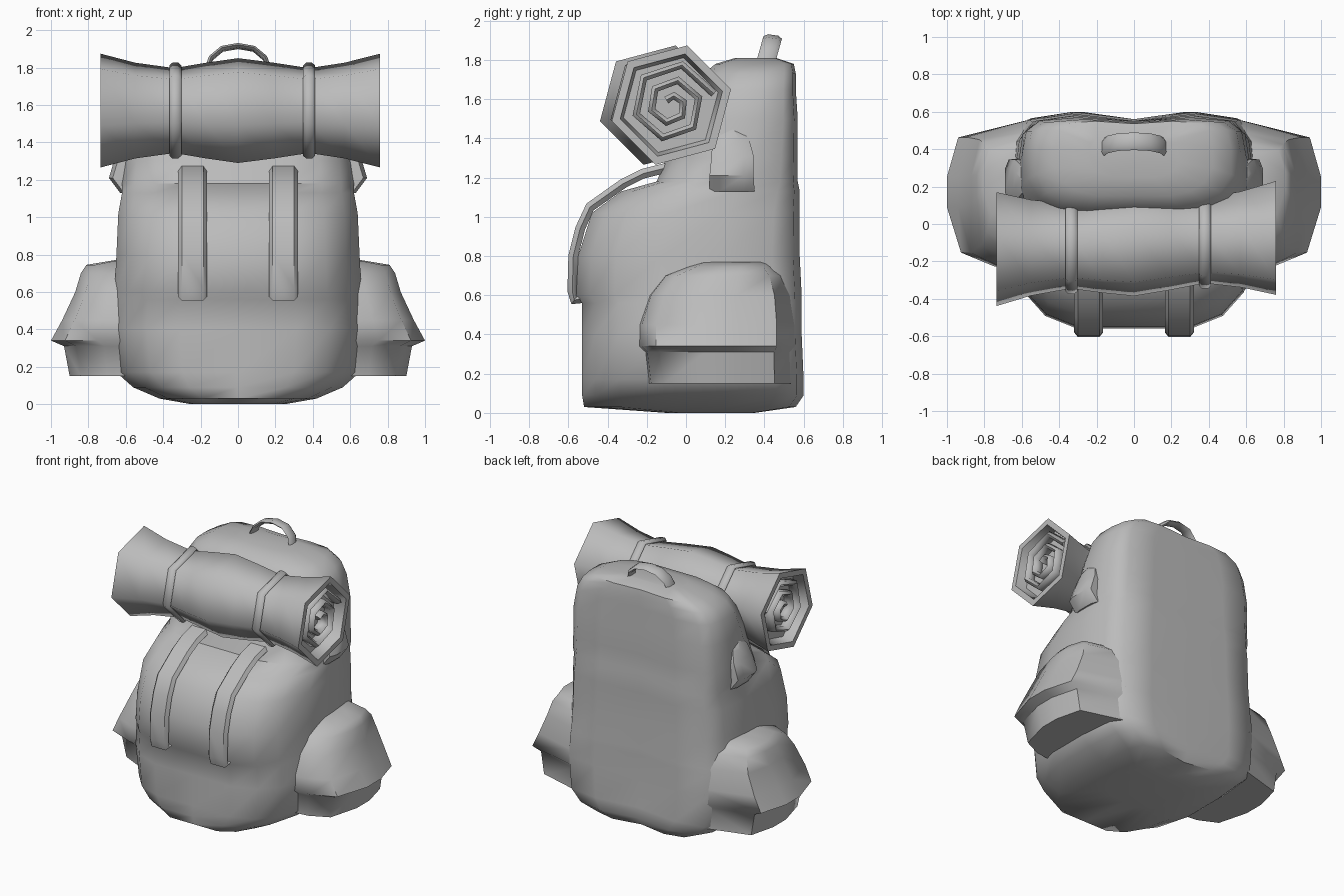
import bpy, bmesh, math
from mathutils import Vector

cube = bpy.data.objects.get("Cube")
if cube:
    bpy.data.objects.remove(cube, do_unlink=True)

grey = bpy.data.materials.new("canvas_grey")
grey.use_nodes = True
GREY = (0.5, 0.5, 0.5, 1)
grey.diffuse_color = GREY
grey.node_tree.nodes["Principled BSDF"].inputs["Base Color"].default_value = GREY


def loft(name, rings, closed=False, angle=50):
    """Skin a list of equal point rings; cap the ends unless closed."""
    bm = bmesh.new()
    loops = [[bm.verts.new(p) for p in ring] for ring in rings]
    n = len(loops[0])
    pairs = list(zip(loops, loops[1:]))
    if closed:
        pairs.append((loops[-1], loops[0]))
    else:
        bm.faces.new(loops[0])
        bm.faces.new(loops[-1])
    for a, b in pairs:
        for i in range(n):
            j = (i + 1) % n
            bm.faces.new((a[i], a[j], b[j], b[i]))
    bmesh.ops.recalc_face_normals(bm, faces=bm.faces)
    mesh = bpy.data.meshes.new(name)
    bm.to_mesh(mesh)
    bm.free()
    mesh.materials.append(grey)
    for p in mesh.polygons:
        p.use_smooth = True
    mesh.set_sharp_from_angle(angle=math.radians(angle))
    ob = bpy.data.objects.new(name, mesh)
    bpy.context.collection.objects.link(ob)
    return ob


def ribbon(name, path, lo, hi, thick, place, closed=False):
    """Sweep a flat strap along a 2D path; place maps (a, b, across) to 3D."""
    pts = [Vector(p) for p in path]
    n = len(pts)
    edge = min(0.02, (hi - lo) / 4)
    rings = []
    for i, p in enumerate(pts):
        prev = pts[i - 1] if closed or i else p
        nxt = pts[(i + 1) % n] if closed or i < n - 1 else p
        d = (nxt - prev).normalized()
        out = Vector((d.y, -d.x)) * thick / 2
        rings.append([place(*(p + out * k), w) for k, w in
                      ((-1, lo + edge), (0, lo), (1, lo + edge),
                       (1, hi - edge), (0, hi), (-1, hi - edge))])
    return loft(name, rings, closed)


# Main bag: one rounded plan outline scaled at each height
HALF = [(0.46, -1), (0.72, -0.88), (0.89, -0.66), (1, -0.25), (1, 0.3),
        (0.96, 0.75), (0.84, 0.94), (0.5, 1)]
PLAN = [(0, -1)] + HALF + [(0, 0.93)] + [(-u, v) for u, v in reversed(HALF)]
LEVELS = [  # height, half width, front, back
    (0, 0.25, -0.1, 0.35), (0.03, 0.42, -0.52, 0.56), (0.09, 0.56, -0.53, 0.6),
    (0.17, 0.65, -0.53, 0.6), (0.4, 0.68, -0.53, 0.59), (0.56, 0.67, -0.53, 0.59),
    (0.6, 0.66, -0.56, 0.59), (0.8, 0.65, -0.55, 0.58), (1.02, 0.64, -0.48, 0.58),
    (1.13, 0.62, -0.33, 0.58), (1.18, 0.62, -0.15, 0.57), (1.3, 0.61, -0.1, 0.57),
    (1.5, 0.6, -0.02, 0.57), (1.65, 0.57, 0.05, 0.56), (1.73, 0.52, 0.09, 0.56),
    (1.78, 0.42, 0.15, 0.55), (1.81, 0.24, 0.25, 0.46)]
loft("main_bag", [[(u * w, (f + b) / 2 + v * (b - f) / 2, z) for u, v in PLAN]
                  for z, w, f, b in LEVELS])

# Side pockets with an overhanging flap, and small pouches above them
POCKET = [(0, 0), (0.5, 0.03), (0.85, 0.12), (1, 0.42), (1, 0.62), (0.88, 0.88), (0.1, 1)]
POCKET_LEVELS = [(0.15, 0.9, -0.2, 0.54), (0.31, 0.93, -0.22, 0.54),
                 (0.34, 1, -0.25, 0.56), (0.45, 0.94, -0.25, 0.56),
                 (0.6, 0.87, -0.2, 0.54), (0.7, 0.84, -0.12, 0.5),
                 (0.745, 0.81, 0, 0.45), (0.77, 0.66, 0.05, 0.42)]
POUCH_LEVELS = [(1.13, 0.63, 0.12, 0.35), (1.21, 0.69, 0.12, 0.345),
                (1.31, 0.66, 0.13, 0.345), (1.33, 0.65, 0.13, 0.34),
                (1.4, 0.63, 0.15, 0.32), (1.45, 0.6, 0.19, 0.28)]
for side, s in (("left", 1), ("right", -1)):
    loft(side + "_side_pocket",
         [[(s * (0.5 + u * (x - 0.5)), a + v * (b - a), z) for u, v in POCKET]
          for z, x, a, b in POCKET_LEVELS])
    loft(side + "_small_pouch",
         [[(s * 0.5, a, z), (s * (x - 0.02), a, z), (s * x, a + 0.05, z),
           (s * x, b - 0.05, z), (s * (x - 0.02), b, z), (s * 0.5, b, z)]
          for z, x, a, b in POUCH_LEVELS])
    # Front flap strap
    path = [(-0.53, 0.585), (-0.57, 0.575), (-0.58, 0.62), (-0.575, 0.8), (-0.54, 0.94),
            (-0.49, 1.05), (-0.32, 1.17), (-0.22, 1.22), (-0.1, 1.25)]
    lo, hi = sorted((s * 0.165, s * 0.32))
    ribbon(side + "_front_strap", path, lo, hi, 0.05, lambda a, b, w: Vector((w, a, b)))


# Bedroll: six-sided, pinched at the straps, hollow at the ends
def hexagon(x, r, lean=0.04):
    return [(x, lean * x - 0.105 + r * math.cos(t), 1.57 + r * math.sin(t))
            for t in (math.radians(15 + 60 * k) for k in range(6))]


ROLL = [(-0.66, 0.25), (-0.735, 0.27), (-0.735, 0.315), (-0.55, 0.265), (-0.34, 0.235),
        (-0.17, 0.265), (0, 0.29), (0.19, 0.265), (0.38, 0.235), (0.57, 0.265),
        (0.76, 0.315), (0.76, 0.27), (0.68, 0.25)]
loft("bedroll", [hexagon(x, r) for x, r in ROLL], angle=62)

# Rolled layers showing in each end
turns = [(0.225 - 0.0135 * k, math.radians(15 + 60 * k)) for k in range(15)]
coil = [(r * math.cos(t), r * math.sin(t)) for r, t in turns]
for side, lo, hi, y in (("left", 0.66, 0.75, -0.075), ("right", -0.725, -0.64, -0.135)):
    ribbon(side + "_roll_coil", coil, lo, hi, 0.04,
           lambda a, b, w: Vector((w, y + a, 1.57 + b)))

# Straps around the bedroll
for side, x in (("left", 0.38), ("right", -0.335)):
    loop = [(p[1], p[2]) for p in hexagon(x, 0.25)]
    ribbon(side + "_roll_strap", loop, x - 0.032, x + 0.032, 0.03,
           lambda a, b, w: Vector((w, a, b)), closed=True)

# Top carry handle, leaning back a little
arch = [(-0.165, 1.79), (-0.145, 1.85), (-0.085, 1.9), (0, 1.915),
        (0.085, 1.9), (0.145, 1.85), (0.165, 1.79)]
ribbon("carry_handle", arch, -0.047, 0.047, 0.025,
       lambda a, b, w: Vector((a, 0.41 + w + (b - 1.8) * 0.28, b - w * 0.15)))
